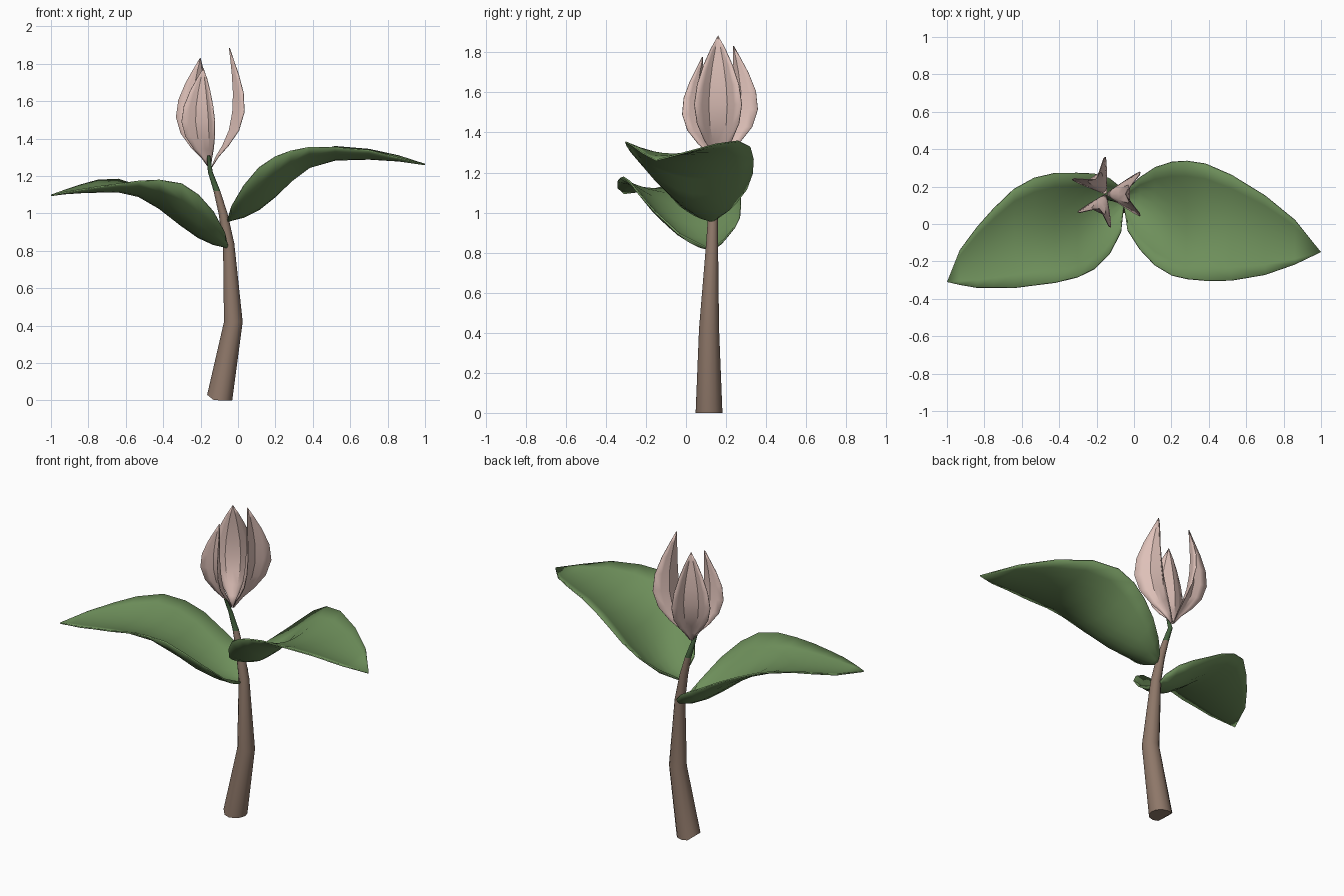
import bpy, bmesh, math
from mathutils import Vector, Matrix

if "Cube" in bpy.data.objects:
    bpy.data.objects.remove(bpy.data.objects["Cube"])


def material(name, rgb):
    m = bpy.data.materials.new(name)
    m.use_nodes = True
    m.diffuse_color = (*rgb, 1)
    m.node_tree.nodes["Principled BSDF"].inputs["Base Color"].default_value = (*rgb, 1)
    return m


leaf_green = material("leaf green", (0.155, 0.275, 0.104))
neck_green = material("neck green", (0.06, 0.125, 0.05))
bark = material("bark brown", (0.27, 0.185, 0.14))
pink = material("petal pink", (0.73, 0.53, 0.48))


def skin(name, rows, mats, closed=False, rule=None):
    """Skin rows of points into one smooth surface."""
    bm = bmesh.new()
    grid = [[bm.verts.new(p) for p in row] for row in rows]
    n = len(rows[0])
    for a, b in zip(grid, grid[1:]):
        for i in range(n if closed else n - 1):
            j = (i + 1) % n
            bm.faces.new((a[i], a[j], b[j], b[i]))
    if closed:
        bm.faces.new(grid[0][::-1])
        bm.faces.new(grid[-1])
    bmesh.ops.remove_doubles(bm, verts=bm.verts[:], dist=0.0005)
    bm.normal_update()
    if closed:
        bmesh.ops.recalc_face_normals(bm, faces=bm.faces[:])
    elif sum(f.normal.z * f.calc_area() for f in bm.faces) < 0:
        bmesh.ops.reverse_faces(bm, faces=bm.faces[:])
    if rule:
        for f in bm.faces:
            f.material_index = rule(f.calc_center_median())
    me = bpy.data.meshes.new(name)
    bm.to_mesh(me)
    bm.free()
    for m in mats:
        me.materials.append(m)
    ob = bpy.data.objects.new(name, me)
    bpy.context.collection.objects.link(ob)
    bpy.ops.object.select_all(action="DESELECT")
    ob.select_set(True)
    bpy.context.view_layer.objects.active = ob
    bpy.ops.object.shade_smooth_by_angle(angle=math.radians(35))
    return ob


def thicken(ob, amount):
    s = ob.modifiers.new("thickness", "SOLIDIFY")
    s.thickness, s.offset = amount, -1


# Stem: bent, tapering, with a green neck under the flower
path = [(-0.098, 0.115, 0, 0.067), (-0.025, 0.115, 0.42, 0.05),
        (-0.05, 0.13, 0.84, 0.03), (-0.08, 0.135, 1.0, 0.024),
        (-0.113, 0.14, 1.12, 0.018), (-0.148, 0.14, 1.22, 0.013),
        (-0.158, 0.105, 1.31, 0.009)]
rows = []
for x, y, z, r in path:
    ring = []
    for i in range(12):
        a = math.tau * i / 12
        dx = r * math.cos(a)
        lift = max(0, -0.8 * (dx + 0.03)) if z == 0 else 0
        ring.append((x + dx, y + r * math.sin(a), z + lift))
    rows.append(ring)
skin("stem", rows, [bark, neck_green], closed=True, rule=lambda c: int(c.z > 1.12))


# Leaves: each station is x, then y and z of back edge, midrib and front edge
def leaf(name, stations):
    rows = []
    for x, yb, zb, ym, zm, yf, zf in stations:
        back, mid, front = Vector((x, yb, zb)), Vector((x, ym, zm)), Vector((x, yf, zf))
        row = []
        for i in range(9):
            v = i / 4 - 1
            row.append(mid + v * (front - back) / 2 + v * v * ((front + back) / 2 - mid))
        rows.append(row)
    thicken(skin(name, rows, [leaf_green]), 0.008)


leaf("left_leaf", [
    (-0.06, .13, .96, .13, .96, .13, .96),
    (-0.035, .18, 1.0, .10, .97, -.03, 1.04),
    (0.03, .245, 1.05, .08, .99, -.13, 1.15),
    (0.11, .30, 1.12, .05, 1.03, -.215, 1.245),
    (0.20, .33, 1.20, .03, 1.10, -.27, 1.305),
    (0.28, .335, 1.27, .02, 1.175, -.29, 1.335),
    (0.38, .32, 1.33, .01, 1.25, -.30, 1.355),
    (0.52, .26, 1.36, -.02, 1.29, -.30, 1.355),
    (0.70, .15, 1.345, -.06, 1.295, -.27, 1.34),
    (0.86, .02, 1.31, -.10, 1.285, -.215, 1.30),
    (1.0, -.15, 1.265, -.15, 1.265, -.15, 1.265)])

leaf("right_leaf", [
    (-0.05, .13, .815, .13, .815, .13, .815),
    (-0.07, .19, .87, .10, .825, -.04, .90),
    (-0.13, .24, .93, .07, .84, -.155, 1.01),
    (-0.21, .265, .98, .03, .88, -.235, 1.10),
    (-0.30, .27, 1.03, 0, .945, -.28, 1.16),
    (-0.42, .27, 1.10, -.02, 1.035, -.31, 1.18),
    (-0.53, .245, 1.15, -.045, 1.095, -.325, 1.175),
    (-0.64, .185, 1.185, -.075, 1.12, -.34, 1.16),
    (-0.75, .08, 1.18, -.13, 1.12, -.34, 1.145),
    (-0.84, -.02, 1.155, -.18, 1.117, -.34, 1.13),
    (-0.93, -.14, 1.125, -.24, 1.11, -.325, 1.115),
    (-1.0, -.31, 1.1, -.31, 1.1, -.31, 1.1)])

# Petals: height, midrib radius, half width, outward fold of the margins
profile = [(0, .005, .008, 0), (.06, .03, .035, .014), (.12, .066, .072, .032),
           (.20, .10, .106, .052), (.295, .118, .12, .062), (.395, .122, .105, .055),
           (.495, .116, .072, .035), (.575, .108, .036, .015), (.64, .10, 0, 0)]
base = Matrix.Translation((-0.149, 0.16, 1.245))
for name, angle, size in (("left_petal", 0, 1), ("back_petal", 124, 0.915),
                          ("front_petal", 245, 0.83)):
    place = base @ Matrix.Rotation(math.radians(angle), 4, "Z") @ Matrix.Scale(size, 4)
    rows = []
    for h, r, w, fold in profile:
        rows.append([place @ Vector((r + fold * max(0, abs(v) - 0.4) / 0.6, w * v, h))
                     for v in (-1, -0.7, -0.4, 0, 0.4, 0.7, 1)])
    thicken(skin(name, rows, [pink]), 0.005)
